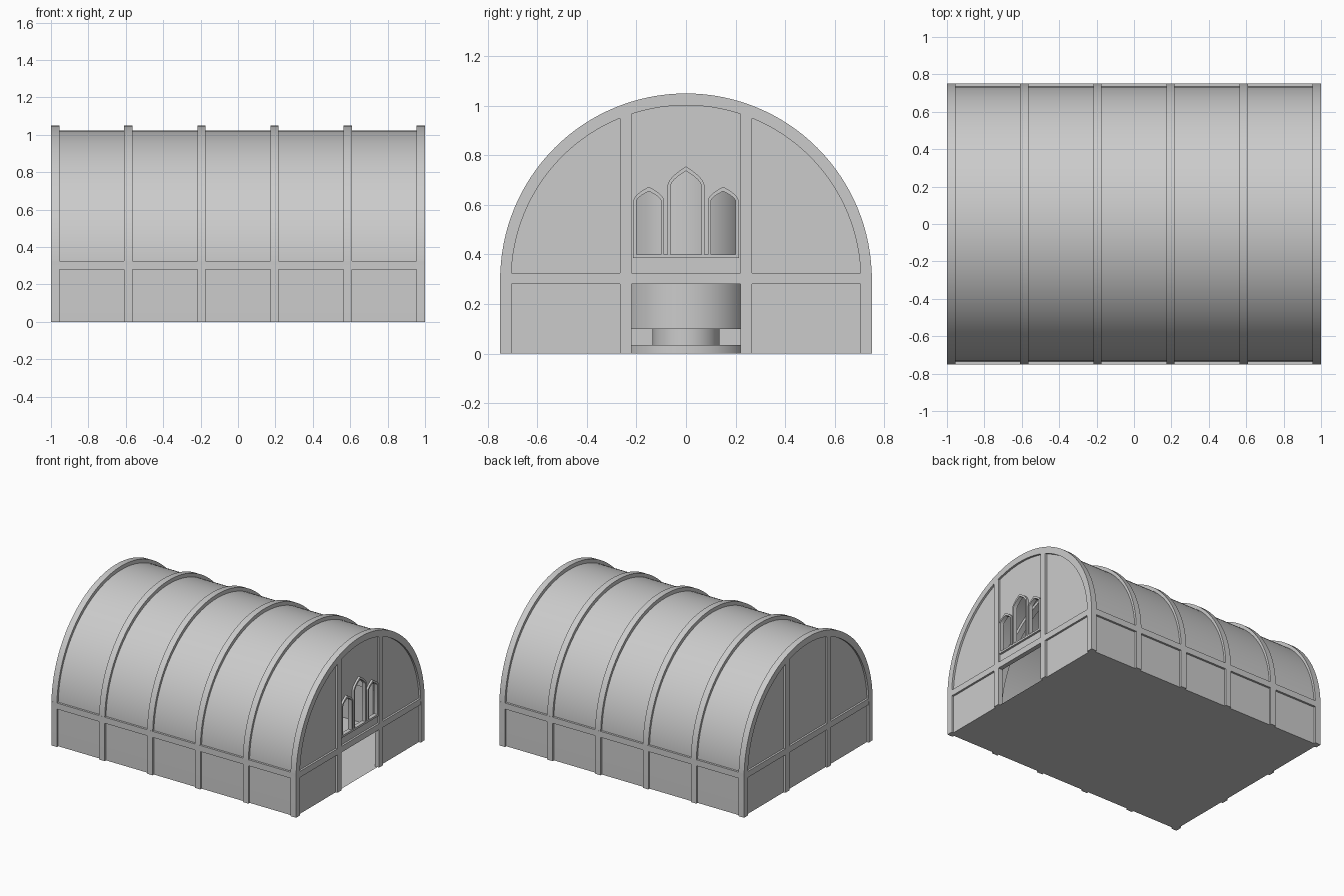
import bpy, bmesh
from math import sin, cos, pi
from mathutils import Matrix

if "Cube" in bpy.data.objects:
    bpy.data.objects.remove(bpy.data.objects["Cube"])


def finish(name, bm):
    me = bpy.data.meshes.new(name)
    bm.to_mesh(me)
    bm.free()
    ob = bpy.data.objects.new(name, me)
    bpy.context.collection.objects.link(ob)
    return ob


def fill(bm, edges, sign):
    res = bmesh.ops.triangle_fill(bm, use_beauty=True, edges=edges, normal=(sign, 0, 0))
    for f in res["geom"]:
        if isinstance(f, bmesh.types.BMFace):
            f.normal_update()
            if f.normal.x * sign < 0:
                f.normal_flip()


def ring(bm, pts, x):
    vs = [bm.verts.new((x, y, z)) for y, z in pts]
    es = [bm.edges.new((vs[i], vs[(i + 1) % len(vs)])) for i in range(len(vs))]
    return vs, es


# solid with a y-z outline (first loop) and optional holes, running along x
def prism(name, loops, x0, x1):
    bm = bmesh.new()
    ends = ([], [])
    for pts in loops:
        (a, ea), (b, eb) = ring(bm, pts, x0), ring(bm, pts, x1)
        ends[0].extend(ea)
        ends[1].extend(eb)
        n = len(pts)
        for i in range(n):
            j = (i + 1) % n
            bm.faces.new((a[i], a[j], b[j], b[i]))
    fill(bm, ends[0], -1)
    fill(bm, ends[1], 1)
    bmesh.ops.recalc_face_normals(bm, faces=bm.faces)
    return finish(name, bm)


# single outward-facing wall in the y-z plane
def sheet(name, loops, x, sign):
    bm = bmesh.new()
    edges = []
    for pts in loops:
        edges += ring(bm, pts, x)[1]
    fill(bm, edges, sign)
    return finish(name, bm)


def rect(y0, y1, z0, z1):
    return [(y0, z0), (y1, z0), (y1, z1), (y0, z1)]


# barrel-vault outline from right foot over the top to left foot
def vault(ry, rz, n=64):
    arc = [(ry * cos(pi * i / n), 0.3 + rz * sin(pi * i / n)) for i in range(n + 1)]
    return [(ry, 0)] + arc + [(-ry, 0)]


# pointed window outline
def lancet(c, w, bottom, spring, apex, n=8):
    right = [(w * (1 - (i / n) ** 1.7), spring + (apex - spring) * i / n) for i in range(n + 1)]
    left = [(-u, v) for u, v in reversed(right[:-1])]
    return [(c + u, v) for u, v in [(w, bottom)] + right + left + [(-w, bottom)]]


# roof and side wall skin
shell = vault(0.735, 0.722)
bm = bmesh.new()
rows = [[bm.verts.new((x, y, z)) for y, z in shell] for x in (-0.985, 0.985)]
for i in range(len(shell) - 1):
    bm.faces.new((rows[0][i], rows[1][i], rows[1][i + 1], rows[0][i + 1]))
finish("roof_skin", bm)

# floor, facing down
bm = bmesh.new()
bm.faces.new([bm.verts.new(p) for p in
              ((-0.985, -0.735, 0), (-0.985, 0.735, 0), (0.985, 0.735, 0), (0.985, -0.735, 0))])
finish("floor", bm)

# arched ribs
rib = vault(0.75, 0.75) + list(reversed(vault(0.705, 0.702)))
for i, c in enumerate((-0.9775, -0.587, -0.195, 0.195, 0.587, 0.9775)):
    prism(f"rib_{i}", [rib], c - 0.0225, c + 0.0225)

# horizontal rails along the sides
for s, side in ((-1, "front"), (1, "back")):
    y = sorted((s * 0.71, s * 0.75))
    prism(f"rail_{side}", [rect(y[0], y[1], 0.28, 0.325)], -1, 1)

# end walls: window wall with a doorway, and a plain wall
lower = [(-0.22, 0), (-0.22, 0.28), (0.22, 0.28), (0.22, 0)]
windows = [(-0.15, 0.05, 0.615, 0.655), (0, 0.0625, 0.675, 0.737), (0.15, 0.05, 0.615, 0.655)]
holes = [lancet(c, w, 0.4, s, a) for c, w, s, a in windows]
sheet("window_wall", [shell + lower] + holes, 0.985, 1)
sheet("plain_wall", [shell], -0.985, -1)

# end wall framing: mullions and cross rail
for s, end in ((1, "right"), (-1, "left")):
    x0, x1 = sorted((s * 0.965, s * 0.9995))
    for m in (-1, 1):
        y0, y1 = sorted((m * 0.22, m * 0.267))
        prism(f"{end}_mullion_{m}", [rect(y0, y1, 0, 0.975)], x0, x1)
    prism(f"{end}_cross_rail", [rect(-0.72, 0.72, 0.28, 0.325)], x0, x1)

# window surrounds and shared sill
for i, (c, w, s, a) in enumerate(windows):
    outer = lancet(c, w + 0.012, 0.39, s + 0.003, a + 0.018)
    prism(f"window_frame_{i}", [outer, holes[i]], 0.97, 1.0)
prism("window_sill", [rect(-0.213, 0.213, 0.385, 0.399)], 0.97, 1.0)

# round tank standing inside on a plinth
for name, r, z0, z1 in (("tank_base", 0.25, 0, 0.035),
                        ("tank_stem", 0.135, 0.035, 0.1),
                        ("tank_body", 0.25, 0.1, 0.8)):
    bm = bmesh.new()
    bmesh.ops.create_cone(bm, cap_ends=True, segments=48, radius1=r, radius2=r, depth=z1 - z0,
                          matrix=Matrix.Translation((0, 0, (z0 + z1) / 2)))
    finish(name, bm)

# smooth the curved faces, keep edges crisp
bpy.ops.object.select_all(action='SELECT')
bpy.context.view_layer.objects.active = bpy.data.objects["roof_skin"]
bpy.ops.object.shade_smooth_by_angle(angle=0.5)
